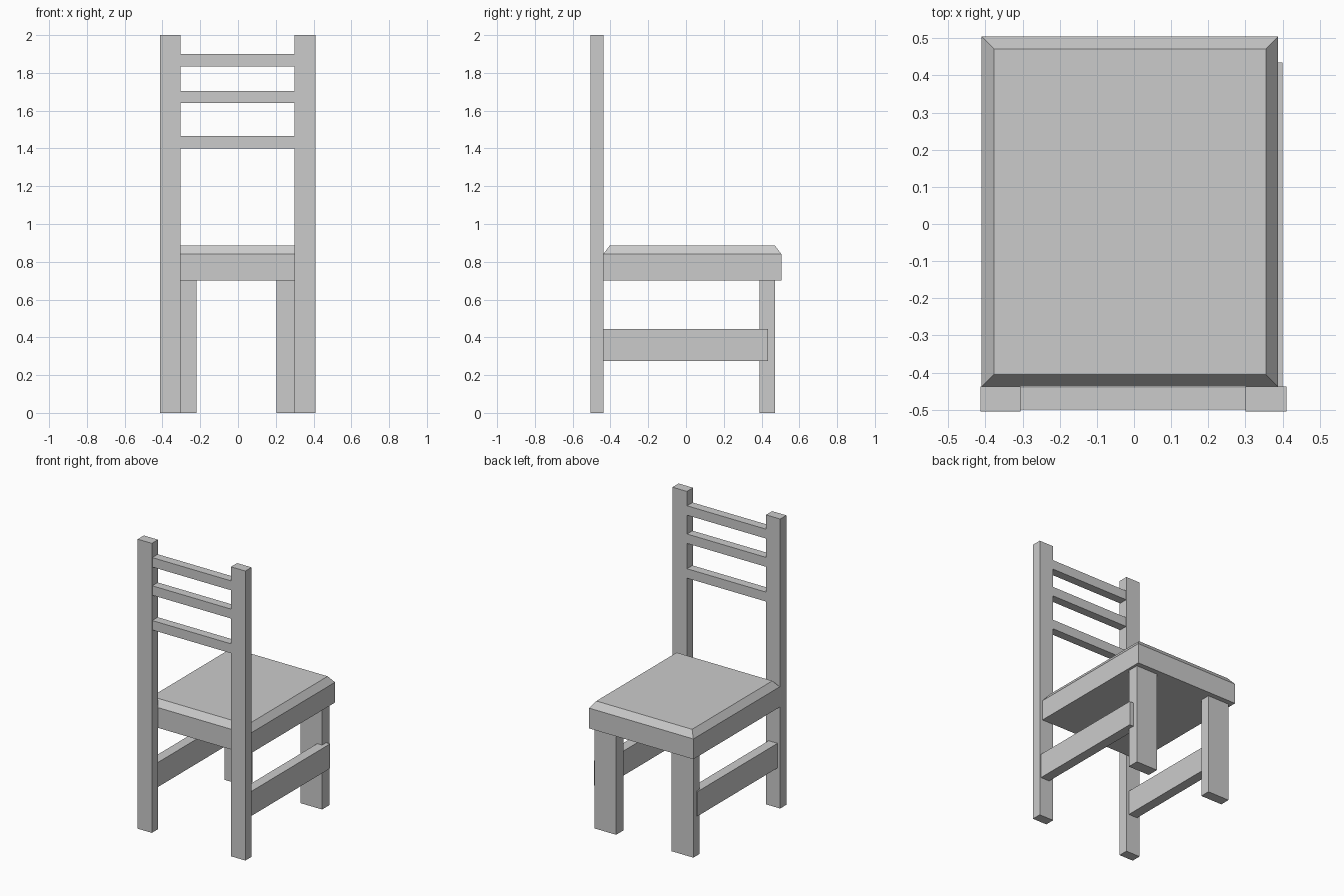
import bpy
import bmesh

if "Cube" in bpy.data.objects:
    bpy.data.objects.remove(bpy.data.objects["Cube"])


def box(name, x, y, z, top_inset=0.0, chamfer=0.0):
    """Box from (min, max) ranges; optionally with a chamfered top rim."""
    bm = bmesh.new()
    bmesh.ops.create_cube(bm, size=1)
    for v in bm.verts:
        for i, (lo, hi) in enumerate((x, y, z)):
            v.co[i] = hi if v.co[i] > 0 else lo
    bm.normal_update()
    if top_inset:
        top = max(bm.faces, key=lambda f: f.calc_center_median().z)
        bmesh.ops.inset_region(bm, faces=[top], thickness=top_inset)
        bmesh.ops.translate(bm, verts=top.verts, vec=(0, 0, chamfer))
    mesh = bpy.data.meshes.new(name)
    bm.to_mesh(mesh)
    bm.free()
    obj = bpy.data.objects.new(name, mesh)
    bpy.context.collection.objects.link(obj)
    return obj


# Seat with a chamfered upper rim
box("seat", (-0.41, 0.388), (-0.438, 0.505), (0.70, 0.84), 0.047, 0.045)

# Tall back posts
box("back_post_left", (-0.413, -0.305), (-0.505, -0.438), (0, 2))
box("back_post_right", (0.30, 0.41), (-0.505, -0.438), (0, 2))

# Backrest slats
for i, z in enumerate((1.40, 1.64, 1.835)):
    box(f"back_slat_{i + 1}", (-0.305, 0.30), (-0.50, -0.44), (z, z + 0.065))

# Short legs under the free end of the seat
box("seat_leg_left", (-0.385, -0.22), (0.40, 0.47), (0, 0.70))
box("seat_leg_right", (0.205, 0.37), (0.39, 0.47), (0, 0.70))

# Side stretchers, standing slightly proud of the legs
box("stretcher_left", (-0.393, -0.325), (-0.44, 0.435), (0.275, 0.445))
box("stretcher_right", (0.332, 0.40), (-0.44, 0.435), (0.275, 0.445))
